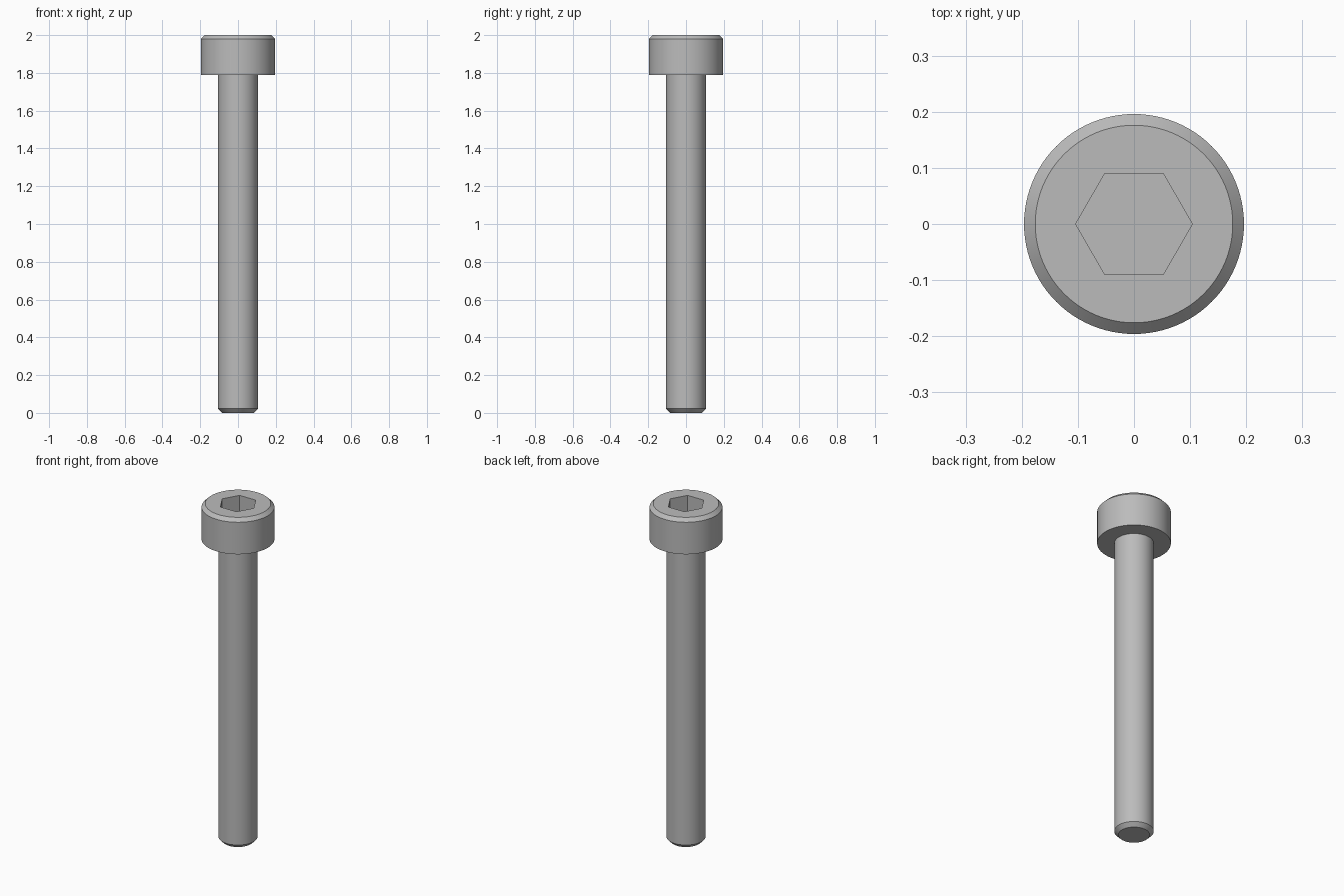
import bpy
import bmesh
from math import cos, pi, radians, tau

cube = bpy.data.objects.get("Cube")
if cube:
    bpy.data.objects.remove(cube, do_unlink=True)

SEGMENTS = 96  # multiple of six, so the socket corners fall on ring points

steel = bpy.data.materials.new("grey steel")
steel.use_nodes = True
steel.diffuse_color = (0.5, 0.5, 0.5, 1)
steel.node_tree.nodes["Principled BSDF"].inputs["Base Color"].default_value = steel.diffuse_color


def round_ring(angle):
    return 1


def hex_ring(angle):
    return cos(pi / 6) / cos(angle % (pi / 3) - pi / 6)


def lathe(name, profile, cap_start=False, cap_end=False):
    """Join rings of (radius, height, outline) from start to end."""
    bm = bmesh.new()
    rings = []
    for radius, z, outline in profile:
        ring = []
        for i in range(SEGMENTS):
            angle = tau * i / SEGMENTS
            r = radius * outline(angle)
            ring.append(bm.verts.new((r * cos(angle), r * cos(angle - pi / 2), z)))
        rings.append(ring)
    for low, high in zip(rings, rings[1:]):
        for i in range(SEGMENTS):
            j = (i + 1) % SEGMENTS
            bm.faces.new((low[i], low[j], high[j], high[i]))
    if cap_start:
        bm.faces.new(rings[0][::-1])
    if cap_end:
        bm.faces.new(rings[-1])
    mesh = bpy.data.meshes.new(name)
    bm.to_mesh(mesh)
    bm.free()
    mesh.materials.append(steel)
    obj = bpy.data.objects.new(name, mesh)
    bpy.context.collection.objects.link(obj)
    bpy.ops.object.select_all(action="DESELECT")
    obj.select_set(True)
    bpy.context.view_layer.objects.active = obj
    bpy.ops.object.shade_smooth_by_angle(angle=radians(25))
    return obj


# Shank with chamfered tip
lathe("shank", [
    (0.083, 0, round_ring),
    (0.105, 0.022, round_ring),
    (0.105, 1.79, round_ring),
], cap_start=True)

# Cylindrical head with chamfered rim and hexagonal socket
lathe("head", [
    (0.105, 1.79, round_ring),
    (0.196, 1.79, round_ring),
    (0.196, 1.98, round_ring),
    (0.176, 2, round_ring),
    (0.104, 2, hex_ring),
    (0.104, 1.895, hex_ring),
], cap_end=True)
